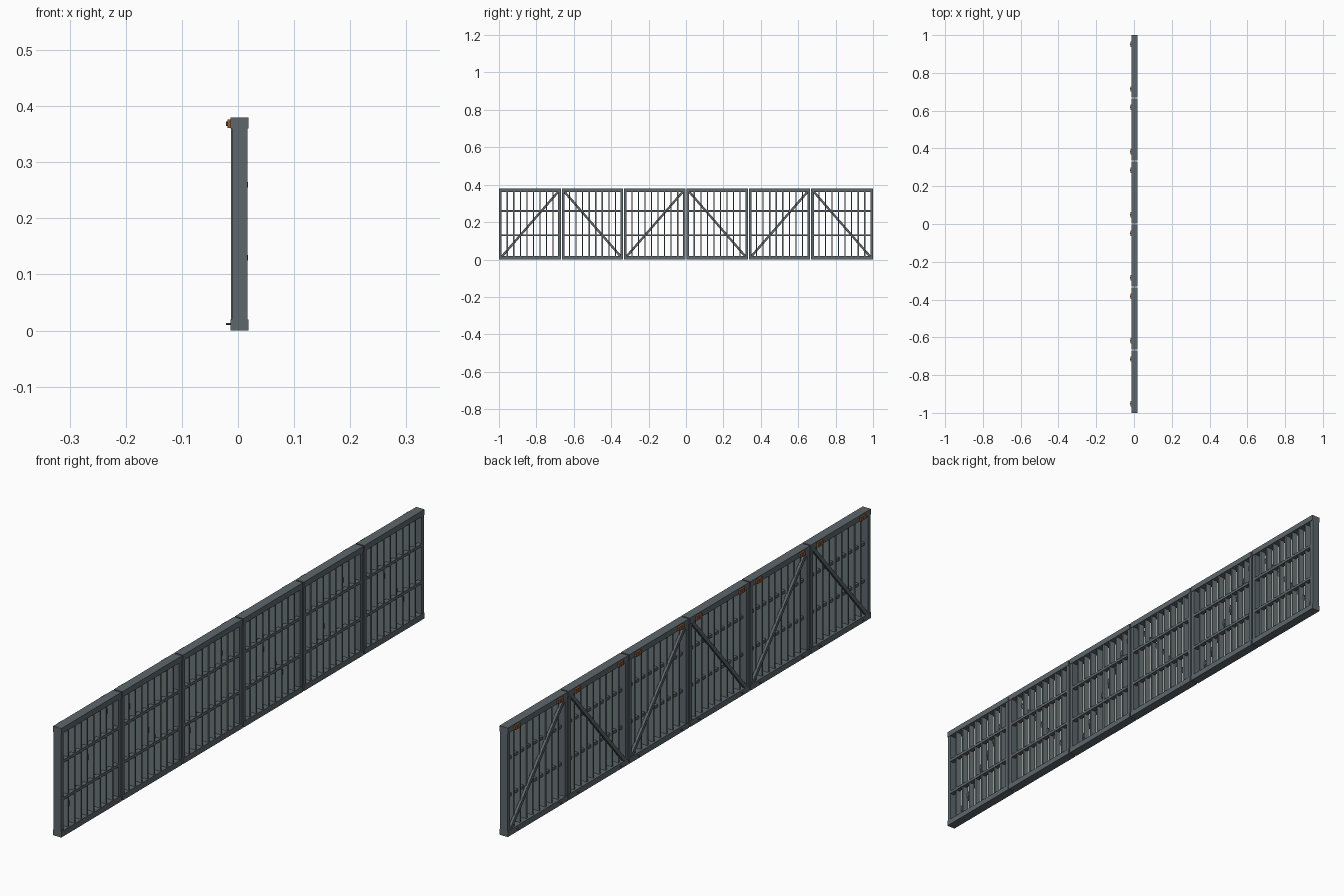
import bpy, bmesh, math
from mathutils import Matrix, Vector

if "Cube" in bpy.data.objects:
    bpy.data.objects.remove(bpy.data.objects["Cube"], do_unlink=True)


def material(name, rgb):
    m = bpy.data.materials.new(name)
    m.use_nodes = True
    m.diffuse_color = (*rgb, 1)
    bsdf = m.node_tree.nodes["Principled BSDF"]
    bsdf.inputs["Base Color"].default_value = (*rgb, 1)
    return m


frame_steel = material("frame steel", (0.11, 0.135, 0.15))
slat_steel = material("slat steel", (0.145, 0.18, 0.185))
rust = material("rust orange", (0.3, 0.1, 0.03))

PANELS = 6
PITCH = 2 / PANELS
WIDTH = PITCH - 0.005
HEIGHT = 0.38
BEAM = 0.02
POST = 0.014
SLATS = 8


def box(bm, lo, hi):
    """Axis-aligned block between two corners."""
    lo, hi = Vector(lo), Vector(hi)
    mat = Matrix.Translation((lo + hi) / 2) @ Matrix.Diagonal((*(hi - lo), 1))
    bmesh.ops.create_cube(bm, size=1, matrix=mat)


def disc(bm, x0, x1, y, z, radius, sides):
    """Short prism lying along x."""
    mat = Matrix.Translation(((x0 + x1) / 2, y, z)) @ Matrix.Rotation(math.pi / 2, 4, 'Y')
    bmesh.ops.create_cone(bm, cap_ends=True, segments=sides, radius1=radius,
                          radius2=radius, depth=x1 - x0, matrix=mat)


def finish(bm, name, mat, y):
    mesh = bpy.data.meshes.new(name)
    bm.to_mesh(mesh)
    bm.free()
    mesh.materials.append(mat)
    ob = bpy.data.objects.new(name, mesh)
    ob.location.y = y
    bpy.context.collection.objects.link(ob)
    return ob


half = WIDTH / 2
for i in range(PANELS):
    y = -1 + PITCH * (i + 0.5)
    # outer panels reach the full length
    lo = -PITCH / 2 if i == 0 else -half
    hi = PITCH / 2 if i == PANELS - 1 else half

    # outer frame: beams slightly deeper than the posts
    bm = bmesh.new()
    for z in (0, HEIGHT - BEAM):
        box(bm, (-0.013, lo, z), (0.019, hi, z + BEAM))
    for a, b in ((lo, lo + POST), (hi - POST, hi)):
        box(bm, (-0.011, a, BEAM), (0.017, b, HEIGHT - BEAM))
    finish(bm, f"panel_frame_{i + 1}", frame_steel, y)

    # upright slats set edge-on
    bm = bmesh.new()
    step = (WIDTH - POST) / (SLATS + 1)
    for k in range(SLATS):
        c = (k - (SLATS - 1) / 2) * step
        box(bm, (-0.006, c - 0.003, BEAM), (0.016, c + 0.003, HEIGHT - BEAM))
    finish(bm, f"slats_{i + 1}", slat_steel, y)

    # two horizontal rails
    bm = bmesh.new()
    for z in (0.13, 0.26):
        box(bm, (0.002, lo + POST, z - 0.005), (0.018, hi - POST, z + 0.005))
    finish(bm, f"cross_rails_{i + 1}", frame_steel, y)

    # diagonal brace, alternating direction
    rise = 1 if i % 2 == 0 else -1
    run, climb = WIDTH - 0.024, HEIGHT - 0.03
    length = math.hypot(run, climb)
    bm = bmesh.new()
    box(bm, (-0.0125, -length / 2, -0.006), (-0.003, length / 2, 0.006))
    brace = finish(bm, f"diagonal_brace_{i + 1}", frame_steel, y)
    brace.location.z = HEIGHT / 2
    brace.rotation_euler.x = rise * math.atan2(climb, run)

    # rusty brackets with bolts near the upper corners
    plates, bolts = bmesh.new(), bmesh.new()
    for side in (-1, 1):
        c = side * (half - 0.046)
        box(plates, (-0.019, c - 0.014, 0.361), (-0.013, c + 0.014, 0.376))
        disc(bolts, -0.021, -0.018, c, 0.3685, 0.004, 8)
        disc(bolts, -0.021, -0.0125, c, 0.012, 0.002, 8)
    finish(plates, f"corner_brackets_{i + 1}", rust, y)
    finish(bolts, f"bolts_{i + 1}", frame_steel, y)
